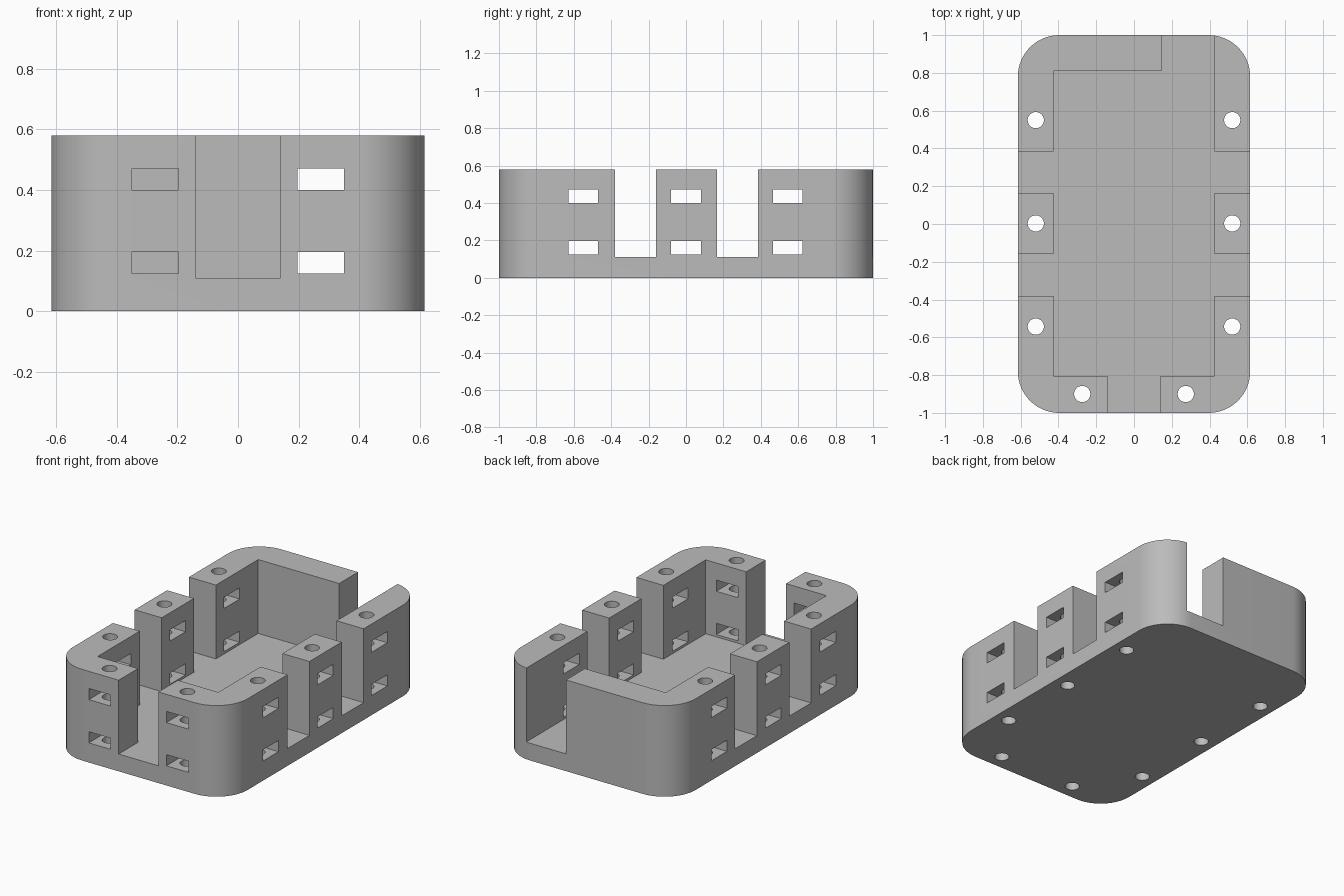
import bpy
import bmesh
from math import cos, sin, pi

cube = bpy.data.objects.get("Cube")
if cube:
    bpy.data.objects.remove(cube, do_unlink=True)

HX, HY, HEIGHT, FLOOR = 0.615, 1.0, 0.58, 0.11
RADIUS = 0.22
IN_X = 0.425            # inner face of the side walls


def prism(bm, points, z0, z1):
    """Extrude a counter-clockwise plan outline from z0 to z1."""
    face = bm.faces.new([bm.verts.new((x, y, z0)) for x, y in points])
    top = bmesh.ops.extrude_face_region(bm, geom=[face])["geom"]
    verts = [v for v in top if isinstance(v, bmesh.types.BMVert)]
    bmesh.ops.translate(bm, verts=verts, vec=(0, 0, z1 - z0))


def box(bm, x0, x1, y0, y1, z0, z1):
    prism(bm, [(x0, y0), (x1, y0), (x1, y1), (x0, y1)], z0, z1)


def arc(cx, cy, r, start, sweep, steps):
    return [(cx + r * cos(start + sweep * i / steps),
             cy + r * sin(start + sweep * i / steps)) for i in range(steps + 1)]


def make_object(name, bm):
    bmesh.ops.recalc_face_normals(bm, faces=bm.faces)
    mesh = bpy.data.meshes.new(name)
    bm.to_mesh(mesh)
    bm.free()
    obj = bpy.data.objects.new(name, mesh)
    bpy.context.collection.objects.link(obj)
    return obj


# Solid body with rounded vertical corners
outline = []
for k, (sx, sy) in enumerate([(1, 1), (-1, 1), (-1, -1), (1, -1)]):
    outline += arc(sx * (HX - RADIUS), sy * (HY - RADIUS), RADIUS, k * pi / 2, pi / 2, 16)
bm = bmesh.new()
prism(bm, outline, 0, HEIGHT)
tray = make_object("tray_body", bm)

# Cavity with the side, front and back gaps, as one plan outline
OUT_X, OUT_Y = 0.8, 1.2
gaps = [(-0.38, -0.16), (0.165, 0.385)]
right_side = [p for a, b in gaps
              for p in ((IN_X, a), (OUT_X, a), (OUT_X, b), (IN_X, b))]
left_side = [(-x, y) for x, y in reversed(right_side)]
front = [(-IN_X, -0.805), (-0.14, -0.805), (-0.14, -OUT_Y),
         (0.14, -OUT_Y), (0.14, -0.805), (IN_X, -0.805)]
back = [(IN_X, OUT_Y), (0.145, OUT_Y), (0.145, 0.81), (-IN_X, 0.81)]
bm = bmesh.new()
prism(bm, front + right_side + back + left_side, FLOOR, 1.0)
cavity = make_object("cavity_cutter", bm)

# Two rows of slots through the side posts and the front posts
bm = bmesh.new()
for z in (0.125, 0.40):
    for y in (-0.55, 0.0, 0.545):
        box(bm, -OUT_X, OUT_X, y - 0.079, y + 0.079, z, z + 0.071)
    for x in (-0.273, 0.273):
        box(bm, x - 0.077, x + 0.077, -OUT_Y, -0.7, z, z + 0.071)
slots = make_object("slot_cutter", bm)

# Vertical screw holes through the posts and floor
bm = bmesh.new()
for s in (-1, 1):
    for x, y in [(0.52, 0.55), (0.52, 0.003), (0.52, -0.543), (0.274, -0.9)]:
        prism(bm, arc(s * x, y, 0.043, 0, 2 * pi, 32)[:-1], -0.2, 1.0)
holes = make_object("hole_cutter", bm)

# Cut and clean up
bpy.ops.object.select_all(action='DESELECT')
bpy.context.view_layer.objects.active = tray
tray.select_set(True)
for cutter in (cavity, slots, holes):
    cutter.hide_render = True
    mod = tray.modifiers.new(cutter.name, 'BOOLEAN')
    mod.operation = 'DIFFERENCE'
    mod.solver = 'EXACT'
    mod.object = cutter
    bpy.ops.object.modifier_apply(modifier=mod.name)
    bpy.data.objects.remove(cutter, do_unlink=True)

# Single grey finish
grey = bpy.data.materials.new("plain_grey")
grey.use_nodes = True
colour = (0.5, 0.5, 0.5, 1)
grey.diffuse_color = colour
grey.node_tree.nodes["Principled BSDF"].inputs["Base Color"].default_value = colour
tray.data.materials.clear()
tray.data.materials.append(grey)
bpy.ops.object.shade_smooth_by_angle(angle=pi / 6)
